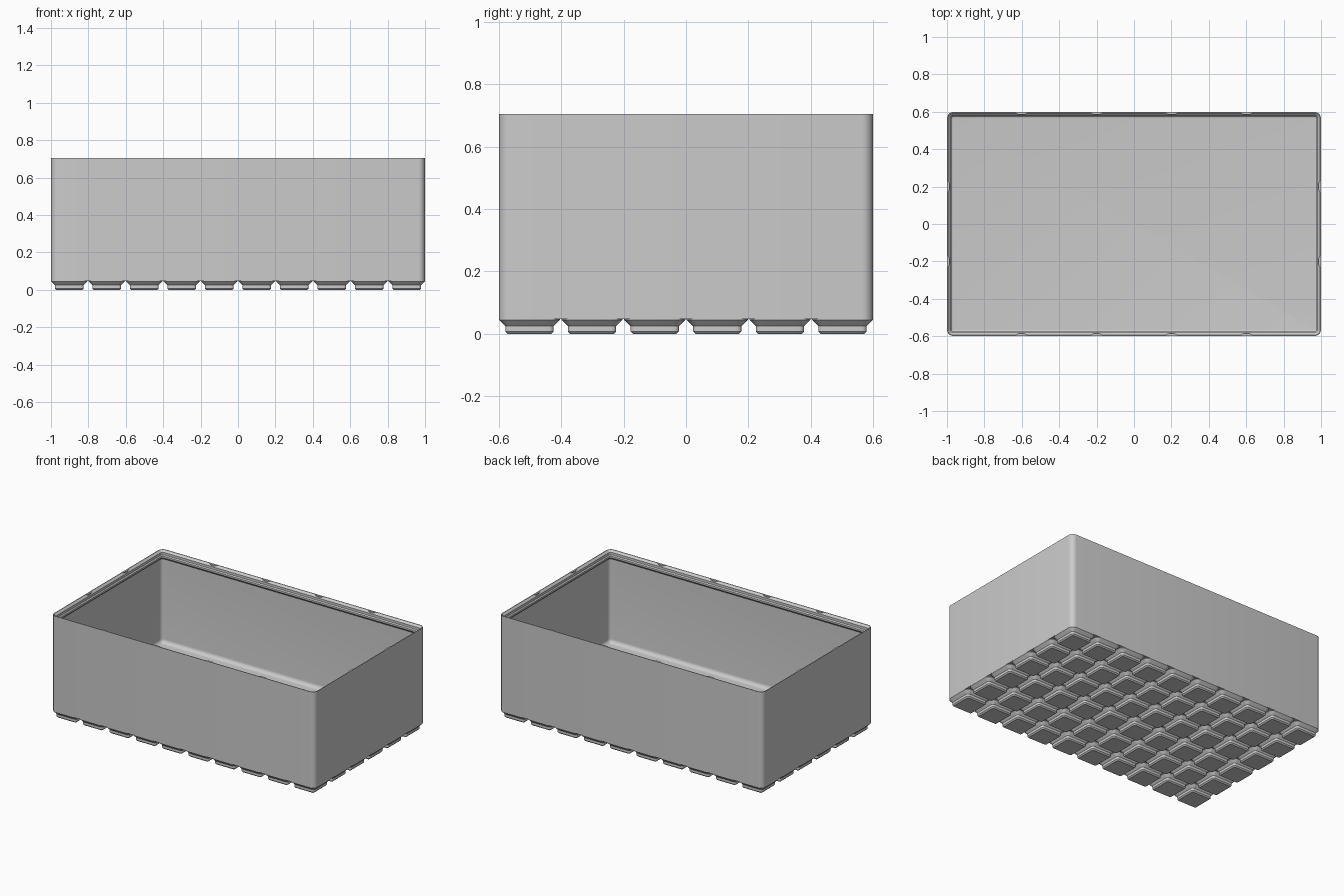
import bpy, bmesh, math

cube = bpy.data.objects.get("Cube")
if cube:
    bpy.data.objects.remove(cube, do_unlink=True)

MM = 2 / 209.5            # dimensions below are in millimetres
PITCH, COLS, ROWS = 21.0, 10, 6
HALF_X, HALF_Y, CORNER = 104.75, 62.75, 3.75
BASE, RIM = 5.0, 73.8

grey = bpy.data.materials.new("plain grey")
grey.diffuse_color = (0.6, 0.6, 0.6, 1)
grey.use_nodes = True
grey.node_tree.nodes["Principled BSDF"].inputs["Base Color"].default_value = (0.6, 0.6, 0.6, 1)


def rounded_ring(bm, cx, cy, hx, hy, r, z, steps):
    """Rounded rectangle of vertices at height z."""
    ring = []
    for quarter, (sx, sy) in enumerate([(1, 1), (-1, 1), (-1, -1), (1, -1)]):
        for i in range(steps + 1):
            a = math.pi / 2 * (quarter + i / steps)
            ring.append(bm.verts.new(((cx + sx * (hx - r) + r * math.cos(a)) * MM,
                                      (cy + sy * (hy - r) + r * math.sin(a)) * MM,
                                      z * MM)))
    return ring


def loft(bm, profile, hx, hy, cx=0, cy=0, steps=6, cap_end=True):
    """Sweep an (inset, height) profile round a rounded rectangle."""
    rings = [rounded_ring(bm, cx, cy, hx - d, hy - d, max(CORNER - d, 0.1), z, steps)
             for d, z in profile]
    for low, high in zip(rings, rings[1:]):
        for i in range(len(low)):
            j = (i + 1) % len(low)
            bm.faces.new((low[i], low[j], high[j], high[i]))
    bm.faces.new(rings[0][::-1])
    if cap_end:
        bm.faces.new(rings[-1])


def finish(bm, name, recalc=True):
    if recalc:
        bmesh.ops.recalc_face_normals(bm, faces=bm.faces[:])
    mesh = bpy.data.meshes.new(name)
    bm.to_mesh(mesh)
    bm.free()
    obj = bpy.data.objects.new(name, mesh)
    mesh.materials.append(grey)
    bpy.context.collection.objects.link(obj)
    bpy.ops.object.select_all(action='DESELECT')
    obj.select_set(True)
    bpy.context.view_layer.objects.active = obj
    bpy.ops.object.shade_smooth_by_angle(angle=math.radians(30))
    return obj


# Open box: outer wall, stacking lip, inner wall, filleted floor
WALL, FLOOR, FILLET = 0.95, 7.0, 2.8
profile = [(0, BASE), (0, RIM), (0.5, RIM), (1.9, 72.4), (1.9, 70.7), (2.6, 70),
           (2.6, 68.8), (WALL, 67.15)]
for i in range(8):
    a = math.pi / 2 * i / 7
    profile.append((WALL + FILLET * (1 - math.cos(a)), FLOOR + FILLET * (1 - math.sin(a))))
bm = bmesh.new()
loft(bm, profile, HALF_X, HALF_Y)
finish(bm, "box_body")

# Grid of stepped feet under the floor
foot = [(2.95, 0), (2.15, 0.8), (2.15, 2.6), (0, 4.75), (0, BASE)]
bm = bmesh.new()
for col in range(COLS):
    for row in range(ROWS):
        loft(bm, foot, 10.25, 10.25, (col - (COLS - 1) / 2) * PITCH,
             (row - (ROWS - 1) / 2) * PITCH, steps=5, cap_end=False)
finish(bm, "feet", recalc=False)


# Small wedges inside the lip where the full-size cells meet
def lip_wedge(bm, along, edge, side, swap):
    rings = []
    for z in (72.6, RIM - 0.02):
        ring = []
        for t, inset in [(-4, 0.4), (-1.5, 1.4), (1.5, 1.4), (4, 0.4)]:
            p = (along + t, side * (edge - inset))
            x, y = p[::-1] if swap else p
            ring.append(bm.verts.new((x * MM, y * MM, z * MM)))
        rings.append(ring)
    low, high = rings
    bm.faces.new(low)
    bm.faces.new(high)
    for i in range(4):
        j = (i + 1) % 4
        bm.faces.new((low[i], low[j], high[j], high[i]))


bm = bmesh.new()
for side in (-1, 1):
    for k in (-1.5, -0.5, 0.5, 1.5):
        lip_wedge(bm, k * 2 * PITCH, HALF_Y, side, False)
    for k in (-0.5, 0.5):
        lip_wedge(bm, k * 2 * PITCH, HALF_X, side, True)
finish(bm, "lip_wedges")
